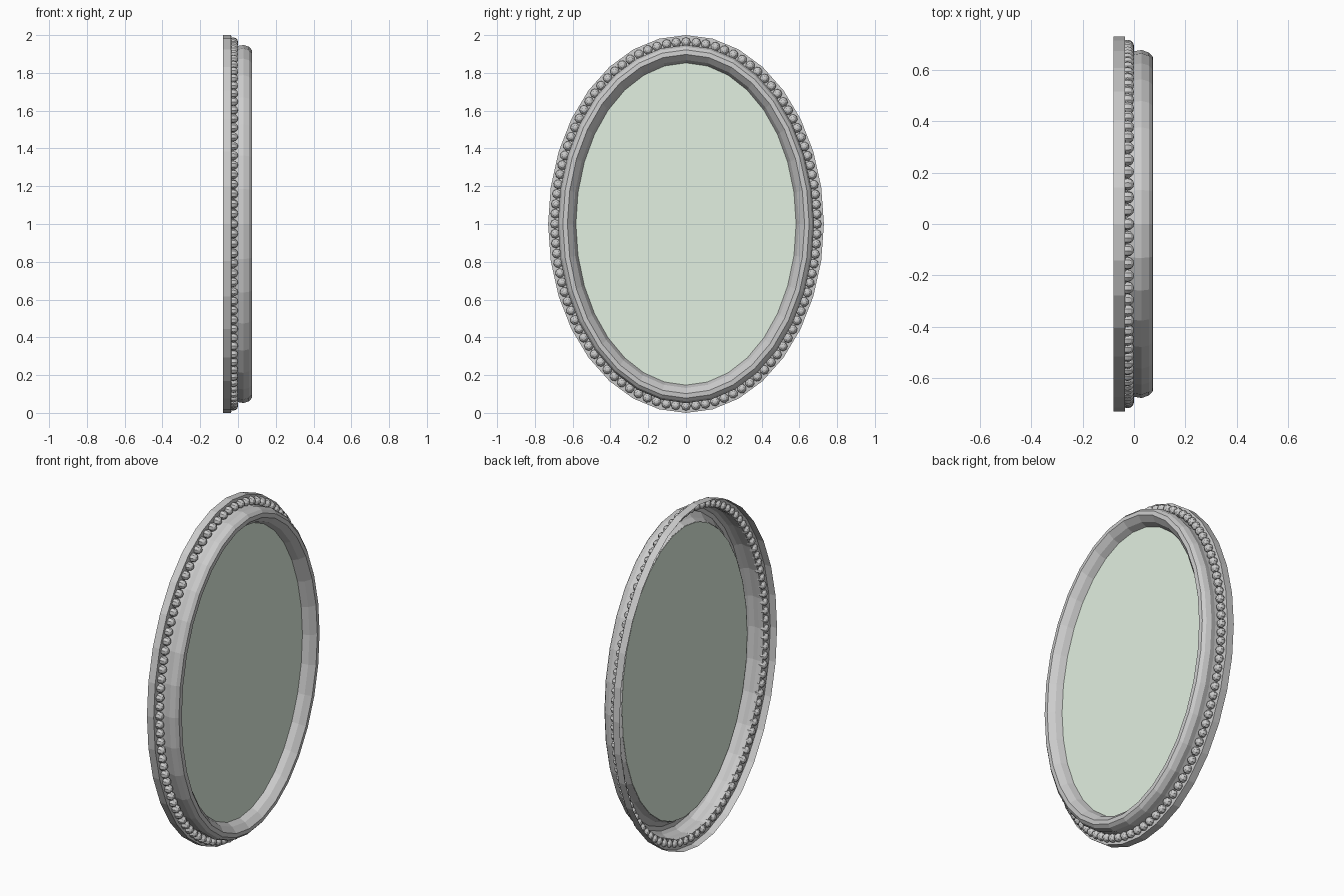
import bpy, bmesh, math
from mathutils import Matrix, Vector

if "Cube" in bpy.data.objects:
    bpy.data.objects.remove(bpy.data.objects["Cube"])

SEGS = 32          # sides of the oval
A, B = 0.73, 1.0   # outer half width (y) and half height (z)


def oval(angle, inset, x):
    return Vector((x, (A - inset) * math.sin(angle), 1 + (B - inset) * math.cos(angle)))


def finish(name, bm):
    mesh = bpy.data.meshes.new(name)
    bm.to_mesh(mesh)
    bm.free()
    obj = bpy.data.objects.new(name, mesh)
    bpy.context.collection.objects.link(obj)
    return obj


# Frame: open-backed moulding swept round the oval, as (inset, x) points
profile = [(0, -0.08), (0, -0.036), (0.056, -0.032), (0.057, 0.0), (0.052, 0.03),
           (0.062, 0.058), (0.078, 0.073), (0.102, 0.075), (0.115, 0.062),
           (0.132, 0.045), (0.148, 0.008)]
bm = bmesh.new()
rings = [[bm.verts.new(oval(math.tau * i / SEGS, d, x)) for i in range(SEGS)]
         for d, x in profile]
for r0, r1 in zip(rings, rings[1:]):
    for i in range(SEGS):
        j = (i + 1) % SEGS
        bm.faces.new((r0[i], r1[i], r1[j], r0[j]))
bmesh.ops.recalc_face_normals(bm, faces=bm.faces)
# Outer wall of the flange must face away from the centre
bm.faces.ensure_lookup_table()
f = bm.faces[0]
if f.normal.dot(f.calc_center_median() - Vector((0, 0, 1))) < 0:
    bmesh.ops.reverse_faces(bm, faces=bm.faces)
finish("frame", bm)

# Beads: evenly spaced by arc length along the flange
BEADS, INSET, X, R = 100, 0.037, -0.025, 0.025
fine = [oval(math.tau * i / 2000, INSET, X) for i in range(2001)]
total = sum((q - p).length for p, q in zip(fine, fine[1:]))
bm = bmesh.new()
walked, k = 0.0, 0
for i, (p, q) in enumerate(zip(fine, fine[1:])):
    if k < BEADS and walked >= total * k / BEADS - 1e-6:
        turn = Matrix.Rotation(-math.tau * i / 2000, 4, 'X')
        bmesh.ops.create_uvsphere(
            bm, u_segments=8, v_segments=6, radius=R,
            matrix=Matrix.Translation(p) @ turn @ Matrix.Rotation(math.pi / 2, 4, 'Y'))
        k += 1
    walked += (q - p).length
finish("beads", bm)

# Mirror glass
bm = bmesh.new()
face = bm.faces.new([bm.verts.new(oval(math.tau * i / SEGS, 0.146, 0.01)) for i in range(SEGS)])
face.normal_update()
if face.normal.x < 0:
    face.normal_flip()
glass = finish("mirror_glass", bm)
mat = bpy.data.materials.new("pale_green_glass")
mat.diffuse_color = (0.76, 0.87, 0.75, 1)
mat.use_nodes = True
mat.node_tree.nodes["Principled BSDF"].inputs["Base Color"].default_value = mat.diffuse_color
glass.data.materials.append(mat)
